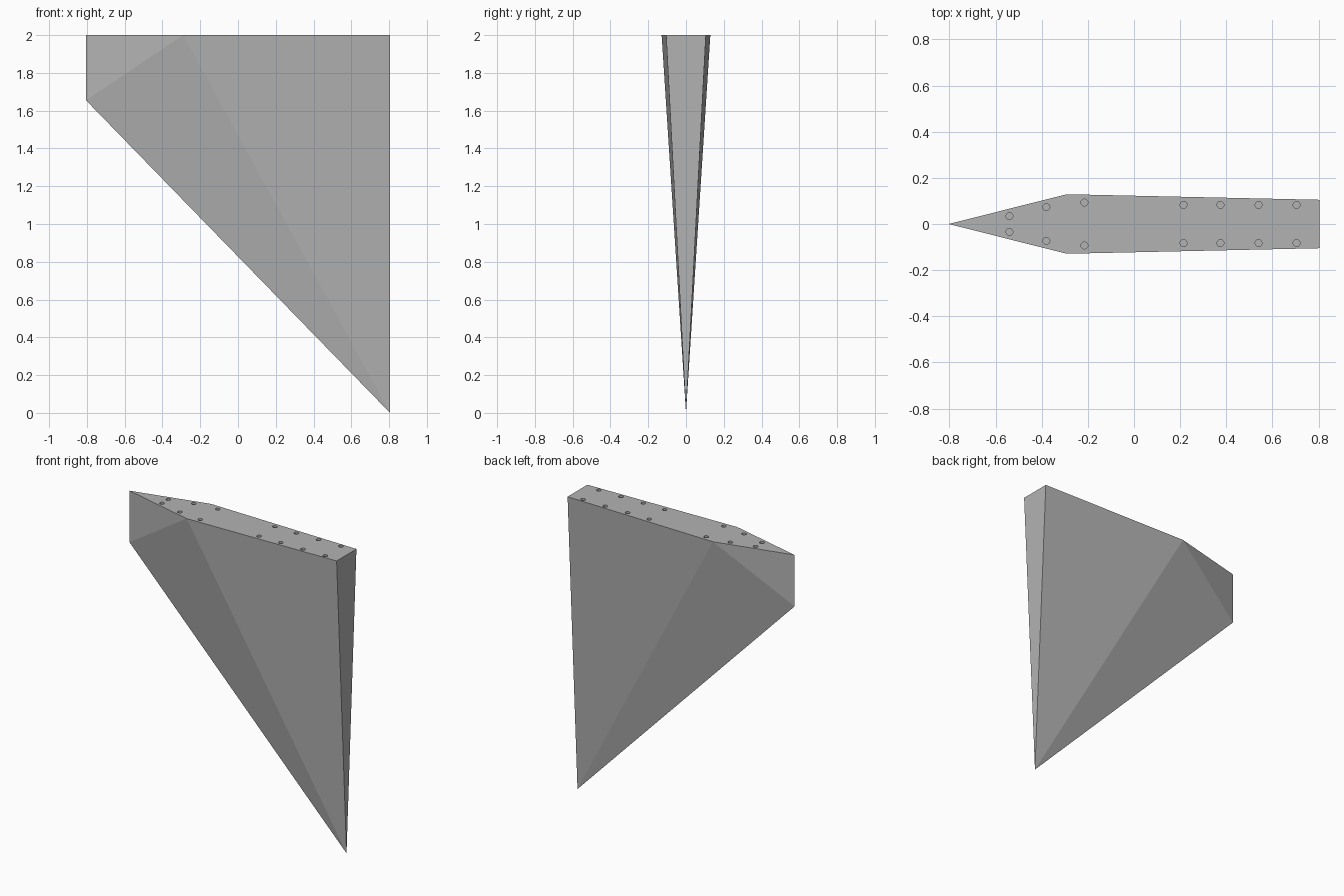
import bpy
import bmesh

if "Cube" in bpy.data.objects:
    bpy.data.objects.remove(bpy.data.objects["Cube"], do_unlink=True)

# Plain grey finish
grey = bpy.data.materials.new("plain_grey")
grey.use_nodes = True
colour = (0.45, 0.45, 0.45, 1)
grey.diffuse_color = colour
grey.node_tree.nodes["Principled BSDF"].inputs["Base Color"].default_value = colour


def make_object(name, bm):
    bmesh.ops.recalc_face_normals(bm, faces=bm.faces)
    mesh = bpy.data.meshes.new(name)
    bm.to_mesh(mesh)
    bm.free()
    mesh.materials.append(grey)
    obj = bpy.data.objects.new(name, mesh)
    bpy.context.collection.objects.link(obj)
    return obj


# Swept fin: flat root on top, knife-like leading edge, pointed tip at the bottom
bm = bmesh.new()
nose_top = bm.verts.new((-0.805, 0, 2))
nose_low = bm.verts.new((-0.805, 0, 1.655))
tip = bm.verts.new((0.805, 0, 0))
ridge, rear = [], []
for side in (-1, 1):
    r = bm.verts.new((-0.29, 0.129 * side, 2))
    t = bm.verts.new((0.805, 0.105 * side, 2))
    ridge.append(r)
    rear.append(t)
    for face in ((nose_top, nose_low, r), (nose_low, tip, r), (r, tip, t)):
        bm.faces.new(face)
bm.faces.new((nose_top, ridge[0], rear[0], rear[1], ridge[1]))
bm.faces.new((rear[0], tip, rear[1]))
fin = make_object("fin", bm)

# Mounting holes in the root, mirrored in pairs
bm = bmesh.new()
holes = [(-0.54, 0.034), (-0.38, 0.073), (-0.215, 0.093),
         (0.215, 0.083), (0.375, 0.083), (0.54, 0.083), (0.705, 0.083)]
depth = 0.06
for x, y in holes:
    for side in (-1, 1):
        made = bmesh.ops.create_cone(bm, cap_ends=True, segments=24,
                                     radius1=0.015, radius2=0.015, depth=2 * depth)
        bmesh.ops.translate(bm, verts=made["verts"], vec=(x, y * side, 2))
cutter = make_object("hole_cutter", bm)
cutter.hide_render = True
cutter.display_type = 'WIRE'

# Drill the holes and drop the cutter
drill = fin.modifiers.new("mounting_holes", 'BOOLEAN')
drill.operation = 'DIFFERENCE'
drill.solver = 'EXACT'
drill.object = cutter
bpy.context.view_layer.objects.active = fin
fin.select_set(True)
bpy.ops.object.modifier_apply(modifier=drill.name)
bpy.data.objects.remove(cutter, do_unlink=True)
